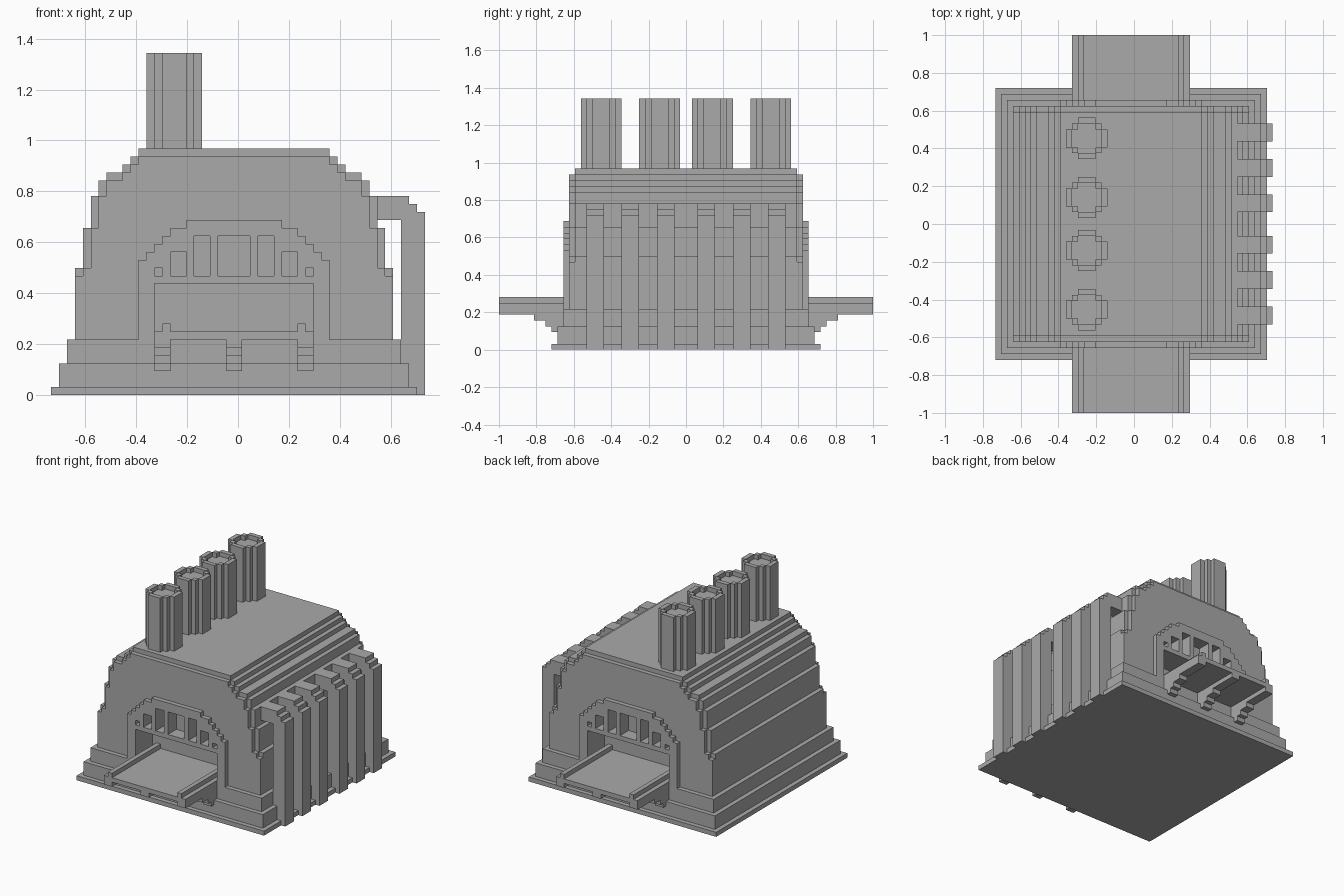
import bpy
import bmesh

U = 1 / 32           # one building block
MID_X = 23           # symmetry line of the hall, in blocks
DEPTH = 64           # overall depth, in blocks

cube = bpy.data.objects.get("Cube")
if cube:
    bpy.data.objects.remove(cube, do_unlink=True)

stone = bpy.data.materials.new("grey_stone")
stone.use_nodes = True
stone.diffuse_color = (0.4, 0.4, 0.4, 1)
stone.node_tree.nodes["Principled BSDF"].inputs["Base Color"].default_value = (0.4, 0.4, 0.4, 1)


def world(p):
    return ((p[0] - 23.5) * U, (p[1] - 32) * U, p[2] * U)


def finish(name, bm):
    bmesh.ops.recalc_face_normals(bm, faces=bm.faces)
    mesh = bpy.data.meshes.new(name)
    bm.to_mesh(mesh)
    bm.free()
    mesh.materials.append(stone)
    obj = bpy.data.objects.new(name, mesh)
    bpy.context.collection.objects.link(obj)
    return obj


def prism(name, base, offset):
    """Extrude a flat outline along an offset, all in block units."""
    bm = bmesh.new()
    a = [bm.verts.new(world(p)) for p in base]
    b = [bm.verts.new(world([p[k] + offset[k] for k in range(3)])) for p in base]
    bm.faces.new(a)
    bm.faces.new(b[::-1])
    for k in range(len(a)):
        n = (k + 1) % len(a)
        bm.faces.new((a[k], b[k], b[n], a[n]))
    return finish(name, bm)


def boxes(name, spans):
    """Join boxes given as (x0, x1, y0, y1, z0, z1)."""
    bm = bmesh.new()
    for x0, x1, y0, y1, z0, z1 in spans:
        verts = bmesh.ops.create_cube(bm, size=1)["verts"]
        for v in verts:
            v.co = world((x1 if v.co.x > 0 else x0,
                          y1 if v.co.y > 0 else y0,
                          z1 if v.co.z > 0 else z0))
    return finish(name, bm)


def stepped(name, steps, bottom, y0, y1):
    """Symmetric stepped gable; steps are (left edge, top height)."""
    left, z = [], bottom
    for x, top in steps:
        left += [(x, z), (x, top)]
        z = top
    outline = left + [(2 * MID_X - x, h) for x, h in reversed(left)]
    return prism(name, [(x, y0, h) for x, h in outline], (0, y1 - y0, 0))


def cut(obj, cutter):
    mod = obj.modifiers.new("cut", "BOOLEAN")
    mod.operation = "DIFFERENCE"
    mod.solver = "EXACT"
    mod.object = cutter
    bpy.context.view_layer.update()
    graph = bpy.context.evaluated_depsgraph_get()
    mesh = bpy.data.meshes.new_from_object(obj.evaluated_get(graph))
    obj.modifiers.clear()
    obj.data = mesh


def at_end(span, back):
    """Mirror a box span to the back end when asked."""
    x0, x1, y0, y1, z0, z1 = span
    return (x0, x1, DEPTH - y1, DEPTH - y0, z0, z1) if back else span


# Stepped foundation
boxes("foundation", [(k, 46 - k, 9 + k, 55 - k, z0, z1)
                     for k, (z0, z1) in enumerate([(0, 1), (1, 4), (4, 7)])])

# Main hall with stepped shoulders
hall = stepped("hall", [(3, 16), (4, 21), (5, 25), (6, 27), (7, 28),
                        (9, 29), (10, 30), (11, 31)], 7, 13, 51)

# Doorway and windows, mirrored left to right
half_windows = [(13, 14, 16), (15, 17, 18), (18, 20, 20)]
openings = [(13, 33, 7, 14), (21, 25, 15, 20)]
for x0, x1, top in half_windows:
    openings += [(x0, x1, 15, top), (46 - x1, 46 - x0, 15, top)]

gable_steps = [(3, 15), (4, 16), (5, 21), (6, 25), (7, 27), (9, 28), (10, 29), (11, 30)]
arch_steps = [(11, 17), (12, 18), (13, 19), (14, 20), (15, 21), (17, 22)]

for back in (False, True):
    end = "back" if back else "front"
    spans = []
    for x0, x1, z0, z1 in openings:
        inner = 17 if z0 == 7 else 14
        spans.append(at_end((x0, x1, 8, inner, z0, z1), back))
    cutter = boxes("opening_cutter", spans)
    cutter.hide_render = True

    # Gable facing and raised arch
    g0, g1 = (51, 52) if back else (12, 13)
    a0, a1 = (52, 53) if back else (11, 12)
    gable = stepped(end + "_gable", gable_steps, 7, g0, g1)
    arch = stepped(end + "_arch", arch_steps, 7, a0, a1)
    for part in (hall, gable, arch):
        cut(part, cutter)
    bpy.data.objects.remove(cutter, do_unlink=True)

    # Loading platform with kerbs
    platform = [(13, 33, 0, 17, 7, 8), (14, 15, 0, 17, 8, 9), (31, 32, 0, 17, 8, 9)]
    boxes(end + "_platform", [at_end(s, back) for s in platform])

    # Stepped brackets under the platform
    brackets = []
    for x in (13, 22, 31):
        for y, z in ((0, 6), (6, 5), (8, 4), (9, 3)):
            brackets.append(at_end((x, x + 2, y, 11, z, z + 1), back))
    boxes(end + "_brackets", brackets)

# Buttress pipes bending into the side wall
for n, y in enumerate((15, 21, 27, 34, 40, 46)):
    boxes(f"side_pipe_{n + 1}", [(44, 47, y, y + 3, 0, 23),
                                 (44, 46, y, y + 3, 23, 24),
                                 (40, 45, y, y + 3, 22, 25)])


# Round-stepped chimneys with a sunken top
def ring(quarter, cx, cy, z):
    points = []
    for _ in range(4):
        points += quarter
        quarter = [(-y, x) for x, y in quarter]
    return [(cx + x, cy + y, z) for x, y in points]


outer = [(3.5, 1.5), (2.5, 1.5), (2.5, 2.5), (1.5, 2.5), (1.5, 3.5)]
inner = [(2.5, 1.5), (1.5, 1.5), (1.5, 2.5)]
for n, y in enumerate((17.5, 27.5, 36.5, 46.5)):
    chimney = prism(f"chimney_{n + 1}", ring(outer, 15.5, y, 31), (0, 0, 12))
    bore = prism("chimney_cutter", ring(inner, 15.5, y, 42), (0, 0, 2))
    bore.hide_render = True
    cut(chimney, bore)
    bpy.data.objects.remove(bore, do_unlink=True)
